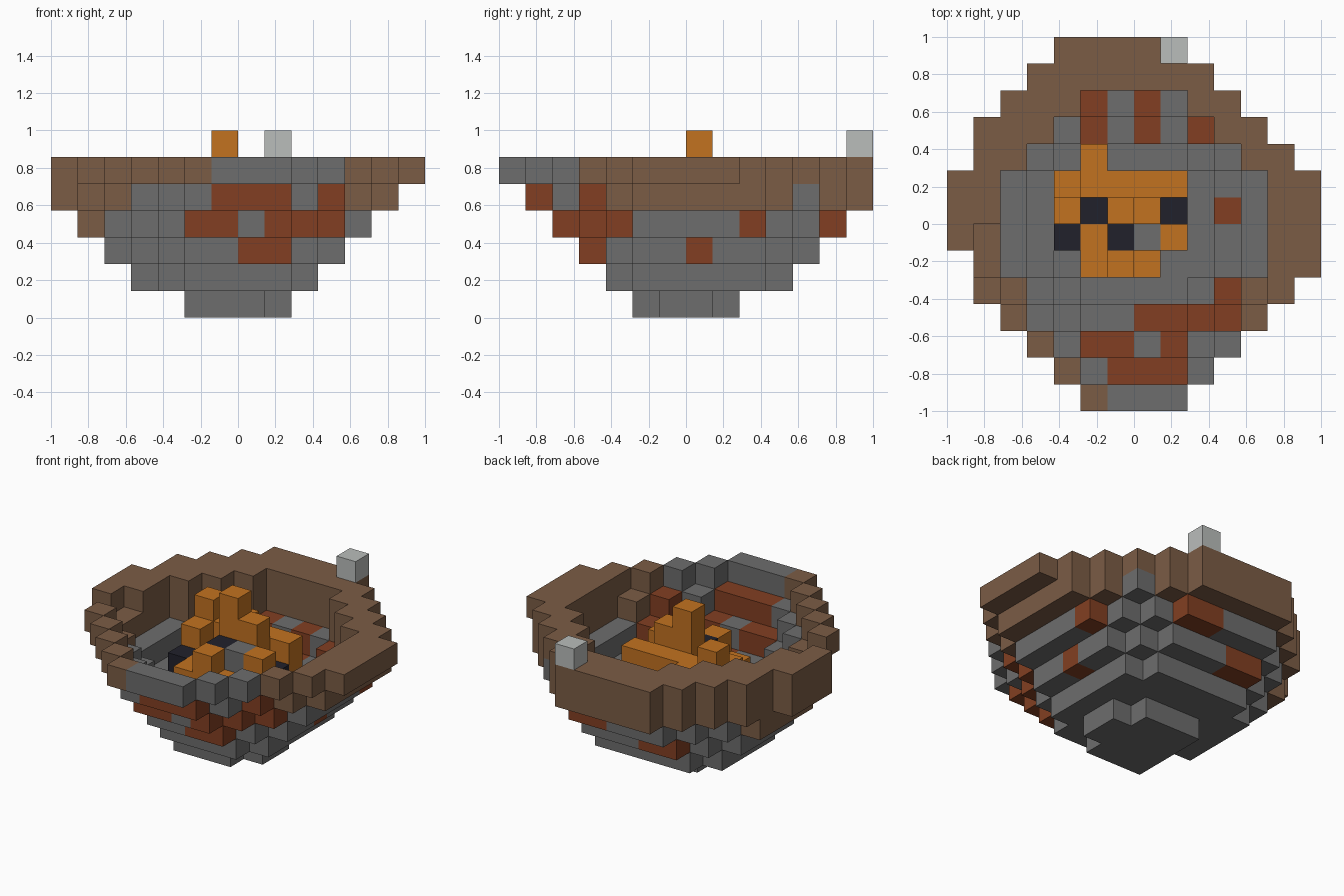
import bpy, bmesh
from mathutils import Vector

cube = bpy.data.objects.get("Cube")
if cube:
    bpy.data.objects.remove(cube, do_unlink=True)

N = 14          # blocks along the longest side
S = 2 / N       # block size


def material(name, hex_colour):
    def linear(pair):
        c = int(pair, 16) / 255
        return c / 12.92 if c < 0.04 else ((c + 0.055) / 1.055) ** 2.4
    rgba = [linear(hex_colour[k:k + 2]) for k in (0, 2, 4)] + [1]
    m = bpy.data.materials.new(name)
    m.use_nodes = True
    m.diffuse_color = rgba
    m.node_tree.nodes["Principled BSDF"].inputs["Base Color"].default_value = rgba
    return m


MATS = {
    "earth": material("brown earth", "7b5c45"),
    "stone": material("grey stone", "6d6d6d"),
    "rust": material("rust red stone", "823f22"),
    "flame": material("orange flame", "c27220"),
    "coal": material("black coal", "21212b"),
    "pale": material("pale grey", "babdbb"),
}


def build(name, blocks):
    """Join blocks {(i, j, k): colour} into one object, keeping only outer faces."""
    bm = bmesh.new()
    colours = sorted(set(blocks.values()))
    for cell, colour in blocks.items():
        for axis in range(3):
            for side in (0, 1):
                step = [0, 0, 0]
                step[axis] = 2 * side - 1
                if tuple(c + d for c, d in zip(cell, step)) in blocks:
                    continue
                u, v = (axis + 1) % 3, (axis + 2) % 3
                corners = []
                for a, b in ((0, 0), (1, 0), (1, 1), (0, 1)):
                    p = Vector(cell)
                    p[axis] += side
                    p[u] += a
                    p[v] += b
                    corners.append(bm.verts.new((p - Vector((N / 2, N / 2, 0))) * S))
                if not side:
                    corners.reverse()
                bm.faces.new(corners).material_index = colours.index(colour)
    bmesh.ops.remove_doubles(bm, verts=bm.verts, dist=S / 100)
    mesh = bpy.data.meshes.new(name)
    bm.to_mesh(mesh)
    bm.free()
    for colour in colours:
        mesh.materials.append(MATS[colour])
    obj = bpy.data.objects.new(name, mesh)
    bpy.context.collection.objects.link(obj)


def octagon(i, j, x, y, se, sw, ne, nw):
    return (x[0] <= i <= x[1] and y[0] <= j <= y[1] and i - j <= se
            and i + j >= sw and i + j <= ne and j - i <= nw)


# Each layer is a stepped octagon that widens upward
def outer(i, j, k):
    if k == 0:
        return octagon(i, j, (5, 8), (5, 8), 2, 10, 15, 5)
    if k >= 4 and (i, j) in ((0, 5), (0, 9)):
        return False
    return octagon(i, j, (max(4 - k, 0), 8 + k), (5 - k, min(9 + k, 13)),
                   3 + k, 10 - k, min(17 + k, 21), min(5 + k, 9))


# The hollow of each layer
def hollow(i, j, k):
    if k == 0:
        return False
    if k == 5 and i == 1 and j in (5, 6):
        return True
    return outer(i, j, k - 1) and octagon(
        i, j, (max(6 - k, 2), min(7 + k, 11)), (6 - k, min(7 + k, 11)),
        2 + k, 11 - k, min(15 + k, 19), min(2 + k, 6))


# Rust patches, by layer
RUST = {
    2: [(7, 3), (8, 3), (10, 7), (5, 10), (7, 10), (4, 11), (5, 11)],
    3: [(5, 2), (6, 2), (8, 2), (9, 3), (10, 4), (11, 9), (9, 10),
        (5, 11), (7, 11), (7, 12), (8, 12)],
    4: [(6, 1), (7, 1), (8, 1), (10, 3)],
}


def wall_colour(i, j, k):
    if (i, j) in RUST.get(k, []):
        return "rust"
    if k == 5:
        return "stone" if i >= 6 and j <= 2 else "earth"
    if k == 4:
        return "stone" if j <= 3 or (i, j) == (10, 11) else "earth"
    return "earth" if k == 3 and i <= 1 else "stone"


# Crater bowl
bowl = {(i, j, k): wall_colour(i, j, k)
        for i in range(N) for j in range(N) for k in range(6)
        if outer(i, j, k) and not hollow(i, j, k)}
build("crater_bowl", bowl)


# Fire in the middle: columns given by their top level
def columns(name, colour, tops):
    build(name, {(i, j, k): colour for (i, j), top in tops.items()
                 for k in range(1, top) if (i, j, k) not in bowl})


flames = {(i, 8): 5 for i in range(5, 9)}
flames.update({(4, 8): 6, (4, 7): 5, (5, 9): 5, (6, 7): 7, (7, 7): 6,
               (5, 6): 4, (8, 6): 5, (5, 5): 4, (6, 5): 5, (7, 5): 4})
columns("flames", "flame", flames)
columns("coals", "coal", {(5, 7): 4, (8, 7): 4, (4, 6): 4, (6, 6): 5})
columns("hearth_stone", "stone", {(7, 6): 5})

# Loose block on the back rim
build("rim_block", {(8, 13, 6): "pale"})
